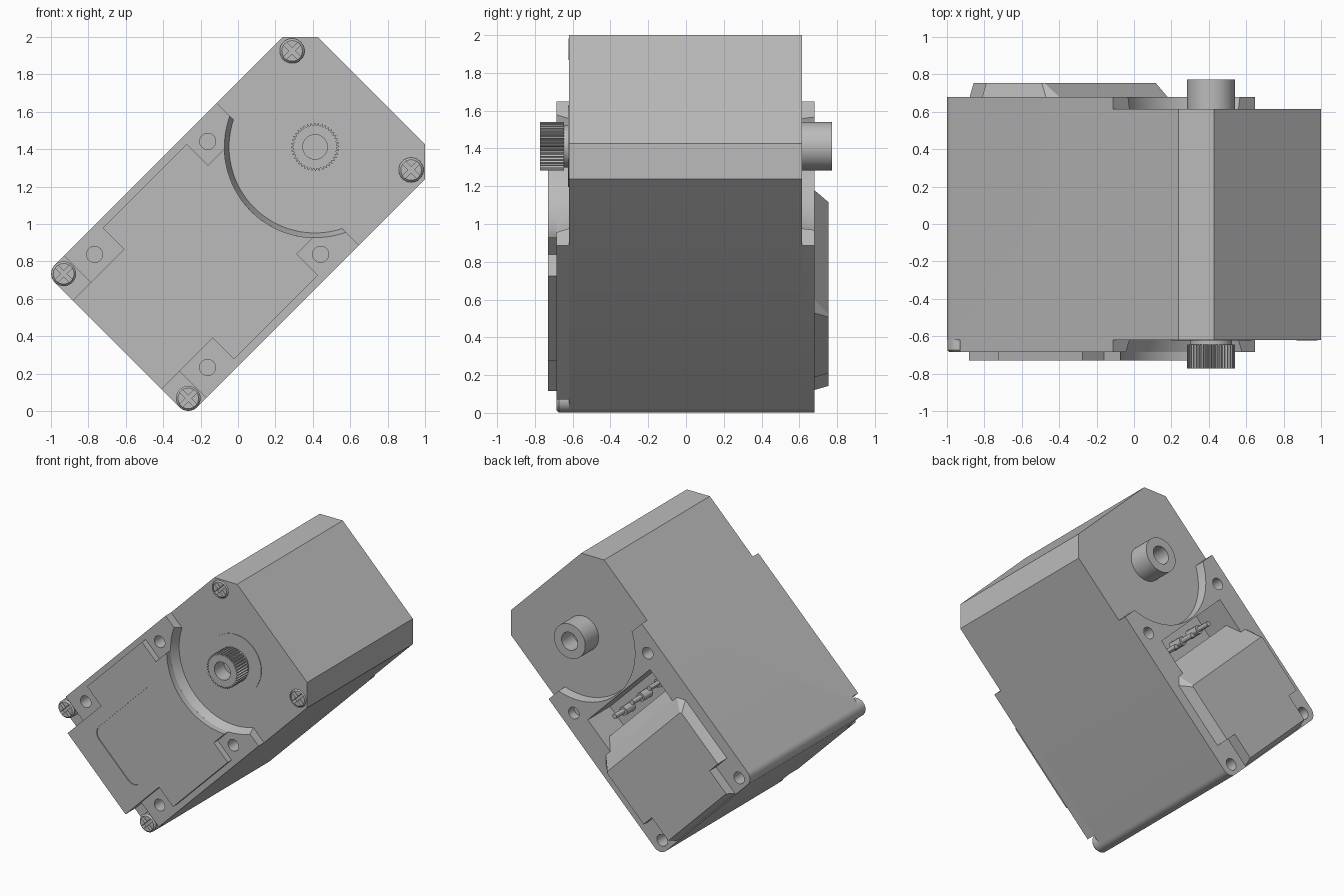
import bpy, bmesh, math
from mathutils import Vector

if "Cube" in bpy.data.objects:
    bpy.data.objects.remove(bpy.data.objects["Cube"])

mat = bpy.data.materials.new("light grey")
mat.use_nodes = True
GREY = (0.5, 0.5, 0.5, 1)
mat.diffuse_color = GREY
mat.node_tree.nodes["Principled BSDF"].inputs["Base Color"].default_value = GREY

# Local frame: u runs along the tilted length, w across it, y is depth
R2 = math.sqrt(2)
MID = 0.707
U0, U1, W = -0.207, 1.716, 0.538      # ends and half width of the case
SHAFT_U, STEP_U = 1.29, 1.085
CORNER = 0.067


def point(u, w, y):
    v = w + MID
    return Vector(((u - v) / R2, y, (u + v) / R2))


def loft(name, sections):
    """Closed solid through matching outlines, given as (outline, y)."""
    bm = bmesh.new()
    rings = [[bm.verts.new(point(u, w, y)) for u, w in outline] for outline, y in sections]
    n = len(rings[0])
    bm.faces.new(rings[0])
    bm.faces.new(rings[-1])
    for a, b in zip(rings, rings[1:]):
        for i in range(n):
            bm.faces.new((a[i], a[(i + 1) % n], b[(i + 1) % n], b[i]))
    bmesh.ops.recalc_face_normals(bm, faces=bm.faces)
    me = bpy.data.meshes.new(name)
    bm.to_mesh(me)
    bm.free()
    me.materials.append(mat)
    ob = bpy.data.objects.new(name, me)
    bpy.context.collection.objects.link(ob)
    return ob


def prism(name, outline, y0, y1):
    return loft(name, [(outline, y0), (outline, y1)])


def arc(u, w, r, a0, a1, n):
    return [(u + r * math.cos(math.radians(a0 + (a1 - a0) * i / n)),
             w + r * math.sin(math.radians(a0 + (a1 - a0) * i / n))) for i in range(n + 1)]


def circle(u, w, r, n=32):
    return arc(u, w, r, 0, 360, n)[:-1]


def rect(u0, u1, w0, w1):
    return [(u0, w0), (u1, w0), (u1, w1), (u0, w1)]


def cylinder(name, u, w, r, y0, y1, n=32):
    return prism(name, circle(u, w, r, n), y0, y1)


def mirrored(half):
    """Add the +w half to its -w mirror image."""
    return half + [(u, -w) for u, w in reversed(half)]


def combine(ob, others, operation):
    for other in others:
        m = ob.modifiers.new("cut", 'BOOLEAN')
        m.operation, m.solver, m.object = operation, 'EXACT', other
        bpy.context.view_layer.objects.active = ob
        bpy.ops.object.modifier_apply(modifier=m.name)


def discard(obs):
    for ob in obs:
        bpy.data.objects.remove(ob)


def bite(r, w_start):
    """Half of the round cut-out about the shaft, from w_start to the middle."""
    a0 = 180 - math.degrees(math.asin(w_start / r))
    return arc(SHAFT_U, 0, r, a0, 179, 20)


round_end = arc(U0 + CORNER, W - CORNER, CORNER, 180, 90, 8)

# Main case with chamfered top corners and rounded lower corners
body = prism("case", mirrored(round_end + [(1.583, W), (U1, 0.405)]), -0.62, 0.615)


# Raised front and back layers, cut round around the shaft
def layer(start, r):
    return mirrored(start + [(STEP_U, W)] + bite(r, math.sqrt(r * r - (SHAFT_U - STEP_U) ** 2)))


screw_notch = [(U0, 0.335), (-0.07, 0.335), (-0.07, W)]
front = loft("front_layer", [(layer(screw_notch, 0.46), -0.62), (layer(screw_notch, 0.485), -0.685)])
back = loft("back_layer", [(layer(round_end, 0.46), 0.615), (layer(round_end, 0.47), 0.68)])
combine(body, [front, back], 'UNION')
discard([front, back])

# Mounting holes, connector pit and screw slots
cutters = [prism("pit_cutter", rect(0.4, 0.81, -0.36, 0.36), 0.42, 0.8)]
slots = []
for s in (-1, 1):
    cutters += [cylinder("hole_cutter", 0.905, s * 0.427, 0.043, -0.7, -0.55),
                cylinder("hole_cutter", 0.05, s * 0.427, 0.043, -0.7, -0.55),
                cylinder("hole_cutter", 0.905, s * 0.427, 0.043, 0.5, 0.72),
                cylinder("hole_cutter", -0.135, s * 0.445, 0.043, 0.5, 0.72)]
combine(body, cutters, 'DIFFERENCE')
discard(cutters)

smooth = [body]
for side, s in (("left", -1), ("right", 1)):
    for end, u, w, top in (("upper", 1.566, 0.45, -0.623), ("lower", U0 + CORNER, W - CORNER, -0.685)):
        slots = [prism("slot_cutter", rect(u - a, u + a, s * w - b, s * w + b), top - 0.02, top + 0.035)
                 for a, b in ((0.054, 0.011), (0.011, 0.054))]
        screw = loft(f"{end}_{side}_screw", [(circle(u, s * w, 0.066), -0.58), (circle(u, s * w, 0.066), top + 0.012),
                                             (circle(u, s * w, 0.055), top)])
        combine(screw, slots, 'DIFFERENCE')
        if end == "upper":
            seat = cylinder("seat_cutter", u, s * w, 0.066, -0.7, -0.585)
            combine(body, [seat], 'DIFFERENCE')
            discard([seat])
        discard(slots)
        smooth.append(screw)

# Front plate with notched corners and a shallow rounded label recess
r = 0.485
half = [(U0, 0.335), (0.18, 0.335), (0.18, 0.497), (0.815, 0.497), (0.815, 0.335)] + bite(r, 0.335)
plate = prism("front_plate", mirrored(half), -0.73, -0.685)
label = [p for u, w, a in ((0.627, 0.167, 0), (0.06, 0.167, 90), (0.06, -0.167, 180), (0.627, -0.167, 270))
         for p in arc(u, w, 0.07, a, a + 90, 6)]
recess = prism("label_cutter", label, -0.75, -0.724)
combine(plate, [recess], 'DIFFERENCE')
discard([recess])
smooth.append(plate)

# Back connector cover with a sloping upper edge
def cover_outline(top, cut, grow):
    return mirrored([(-0.17 - grow, 0.335), (0.02, 0.335), (0.02, 0.43 + grow),
                     (top - cut, 0.43 + grow), (top, 0.43 + grow - cut)])


loft("connector_cover", [(cover_outline(0.64, 0.07, 0.03), 0.6), (cover_outline(0.55, 0.05, 0.03), 0.68),
                         (cover_outline(0.45, 0.01, 0.0), 0.755)])

# Connector pins
for i, w in enumerate((-0.2, 0, 0.2)):
    smooth.append(cylinder(f"pin_{i + 1}", 0.72, w, 0.018, 0.4, 0.62, 12))
    smooth.append(cylinder(f"pin_collar_{i + 1}", 0.72, w, 0.032, 0.4, 0.52, 12))

# Output shaft: collar, neck, toothed spline and centre hole
smooth.append(cylinder("shaft_collar", SHAFT_U, 0, 0.215, -0.624, -0.6, 48))
smooth.append(cylinder("shaft_neck", SHAFT_U, 0, 0.113, -0.65, -0.6))
TEETH = 40
gear = []
for i in range(TEETH * 4):
    a = 2 * math.pi * i / (TEETH * 4)
    rad = 0.128 if i % 4 < 2 else 0.115
    gear.append((SHAFT_U + rad * math.cos(a), rad * math.sin(a)))
spline = prism("shaft_spline", gear, -0.772, -0.645)
pivot = cylinder("rear_pivot", SHAFT_U, 0, 0.128, 0.6, 0.772, 48)
for ob, y0, y1 in ((spline, -0.8, -0.66), (pivot, 0.64, 0.8)):
    bore = cylinder("bore_cutter", SHAFT_U, 0, 0.066, y0, y1)
    combine(ob, [bore], 'DIFFERENCE')
    discard([bore])
smooth.append(pivot)

# Smooth the round parts, keeping hard edges
bpy.ops.object.select_all(action='DESELECT')
for ob in smooth:
    ob.select_set(True)
bpy.context.view_layer.objects.active = body
bpy.ops.object.shade_smooth_by_angle(angle=math.radians(30))
